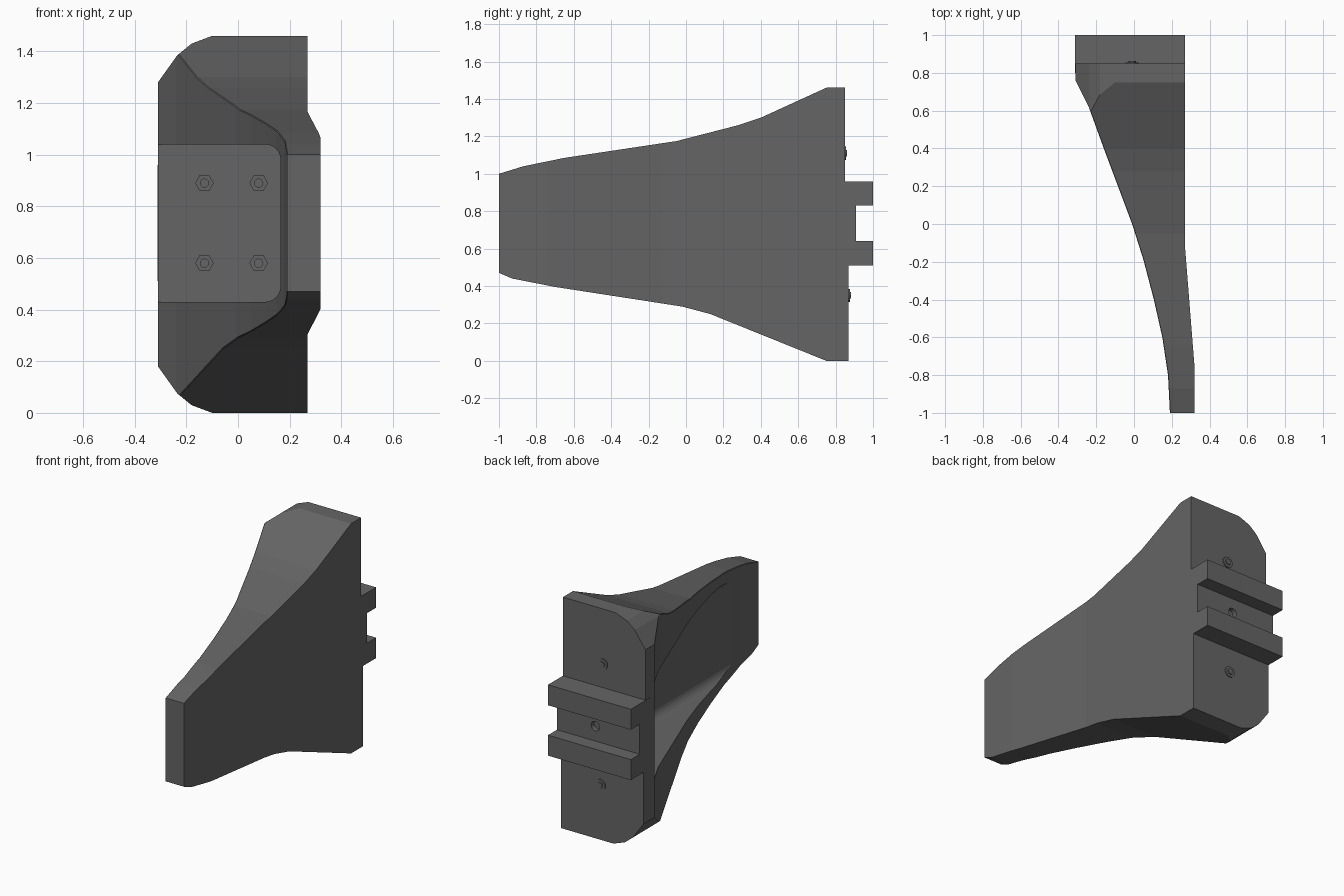
import bpy
import bmesh
import math
from mathutils import Vector

cube = bpy.data.objects.get("Cube")
if cube:
    bpy.data.objects.remove(cube)

grey = bpy.data.materials.new("dark_grey")
grey.use_nodes = True
grey.diffuse_color = (0.13, 0.13, 0.13, 1)
grey.node_tree.nodes["Principled BSDF"].inputs["Base Color"].default_value = (0.13, 0.13, 0.13, 1)


def add_object(name, bm):
    bmesh.ops.recalc_face_normals(bm, faces=bm.faces)
    mesh = bpy.data.meshes.new(name)
    bm.to_mesh(mesh)
    bm.free()
    mesh.materials.append(grey)
    obj = bpy.data.objects.new(name, mesh)
    bpy.context.collection.objects.link(obj)
    return obj


def prism(name, profile, axis, low, high):
    """Extrude a 2D profile along the x, y or z axis."""
    bm = bmesh.new()
    place = {"x": lambda a, b: (low, a, b),
             "y": lambda a, b: (a, low, b),
             "z": lambda a, b: (a, b, low)}[axis]
    face = bm.faces.new([bm.verts.new(place(a, b)) for a, b in profile])
    moved = bmesh.ops.extrude_face_region(bm, geom=[face])["geom"]
    step = Vector([high - low if axis == k else 0 for k in "xyz"])
    bmesh.ops.translate(bm, vec=step, verts=[v for v in moved if isinstance(v, bmesh.types.BMVert)])
    return add_object(name, bm)


def combine(obj, other, operation):
    mod = obj.modifiers.new("cut", "BOOLEAN")
    mod.operation, mod.object, mod.solver = operation, other, "EXACT"
    bpy.context.view_layer.objects.active = obj
    bpy.ops.object.modifier_apply(modifier=mod.name)
    bpy.data.objects.remove(other)


def rect(a0, a1, b0, b1):
    return [(a0, b0), (a1, b0), (a1, b1), (a0, b1)]


# Bracket body: plan shape trimmed by the side outline and the end outline
plan = [(-0.31, 0.9), (-0.31, 0.76), (-0.24, 0.62), (-0.16, 0.4), (-0.085, 0.2), (-0.01, 0),
        (0.05, -0.19), (0.105, -0.4), (0.15, -0.6), (0.18, -0.8), (0.19, -1),
        (0.32, -1), (0.32, -0.75), (0.27, -0.12), (0.27, 0.9)]
body = prism("bracket_body", plan, "z", -0.1, 1.6)

side = [(-1, 0.47), (-0.93, 0.44), (-0.7, 0.395), (-0.02, 0.29), (0.13, 0.25), (0.75, 0),
        (0.87, 0), (0.87, 0.51), (0.85, 0.51), (0.85, 1.46), (0.75, 1.46), (0.4, 1.3),
        (0.28, 1.26), (-0.05, 1.175), (-0.65, 1.085), (-0.87, 1.04), (-1, 1)]
combine(body, prism("side_trim", side, "x", -0.6, 0.6), "INTERSECT")

lower = [(-0.31, 0.18), (-0.235, 0.075), (-0.18, 0.03), (-0.1, 0)]
corners = lower + [(0.5, 0), (0.5, 1.46)] + [(x, 1.46 - z) for x, z in reversed(lower)]
combine(body, prism("end_trim", corners, "y", -1.2, 1.2), "INTERSECT")

# Chamfered rim along the sweeping edge
bm = bmesh.new()
bm.from_mesh(body.data)
bmesh.ops.dissolve_limit(bm, angle_limit=0.01, verts=bm.verts, edges=bm.edges)
rim = []
for e in bm.edges:
    if len(e.link_faces) == 2 and all(v.co.y < 0.63 for v in e.verts):
        a, b = sorted((f.normal for f in e.link_faces), key=lambda n: n.x)
        if a.x < -0.7 and abs(b.z) > 0.7:
            rim.append(e)
bmesh.ops.bevel(bm, geom=rim, offset=0.025, segments=1, affect="EDGES", clamp_overlap=True)
bm.to_mesh(body.data)
bm.free()

# Pocket with rounded inner corners, open toward the sweeping side
radius, mid, half = 0.06, 0.735, 0.305
arc = [(0.105 + radius * math.sin(math.radians(t)),
        half - radius + radius * math.cos(math.radians(t))) for t in range(0, 91, 15)]
pocket = [(-0.6, mid + half)] + [(x, mid + z) for x, z in arc]
pocket += [(x, mid - z) for x, z in reversed(arc)] + [(-0.6, mid - half)]
combine(body, prism("pocket_cutter", pocket, "y", -0.8, 0.76), "DIFFERENCE")

# Mounting rail on the back
rail = [(0.8, 0.51), (1, 0.51), (1, 0.64), (0.91, 0.64), (0.91, 0.83), (1, 0.83), (1, 0.96), (0.8, 0.96)]
back_rail = prism("mounting_rail", rail, "x", -0.312, 0.27)


def cylinder(name, x, y, z, r, depth, sides):
    ring = [(x + r * math.cos(math.tau * i / sides), z + r * math.sin(math.tau * i / sides))
            for i in range(sides)]
    return prism(name, ring, "y", y - depth / 2, y + depth / 2)


combine(back_rail, cylinder("rail_hole_cutter", 0, 0.91, 0.735, 0.03, 0.06, 16), "DIFFERENCE")

# Nuts and bolt ends inside the pocket
for x in (-0.13, 0.08):
    for z in (0.58, 0.89):
        cylinder("pocket_nut", x, 0.75, z, 0.036, 0.03, 6)
        cylinder("pocket_bolt", x, 0.745, z, 0.018, 0.05, 12)

# Bolts on the back plate
for y, z in ((0.85, 1.11), (0.87, 0.35)):
    cylinder("back_washer", -0.01, y, z, 0.035, 0.012, 16)
    cylinder("back_bolt", -0.01, y, z, 0.02, 0.024, 6)
